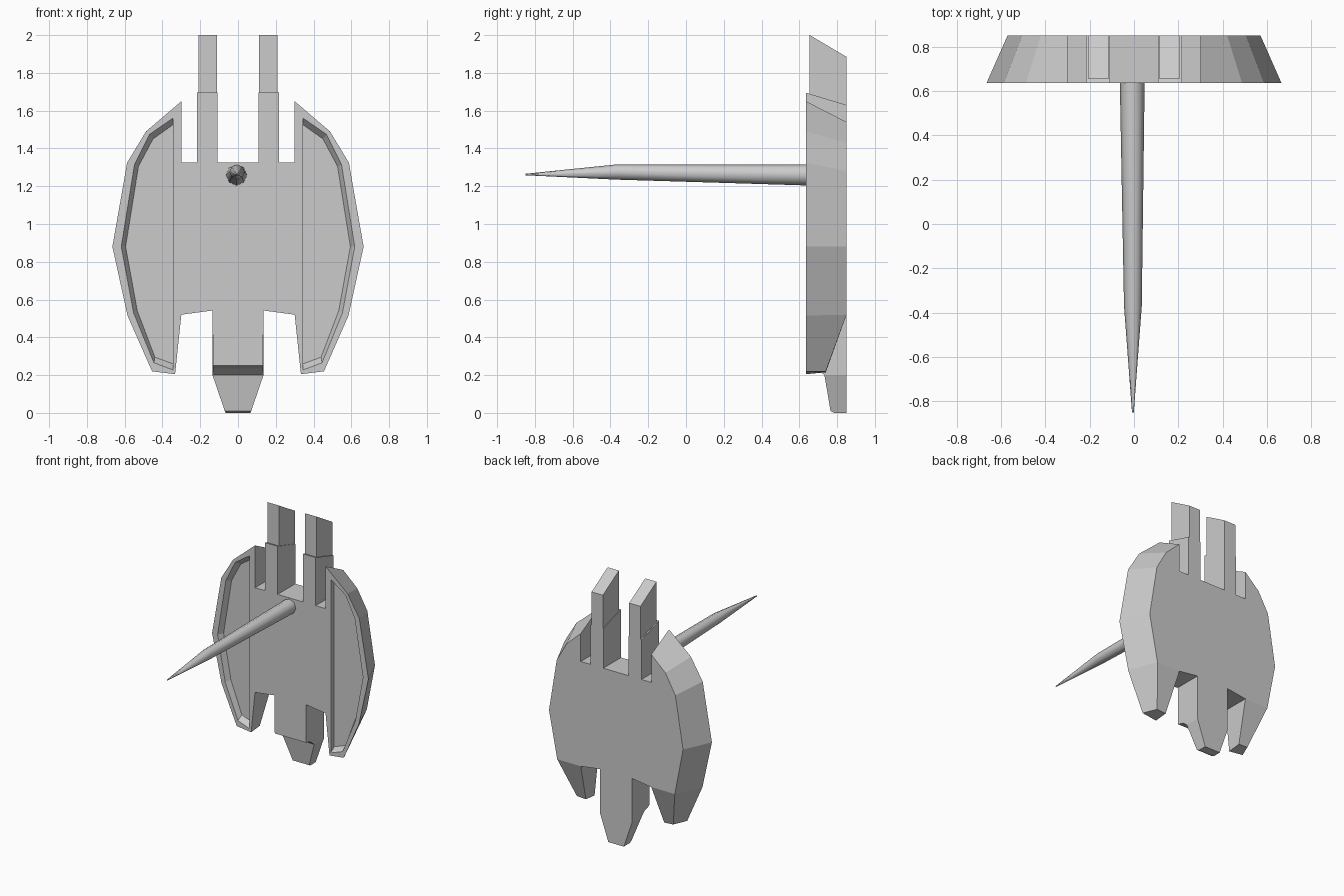
import bpy, bmesh, math

if "Cube" in bpy.data.objects:
    bpy.data.objects.remove(bpy.data.objects["Cube"])

FRONT, BACK = 0.635, 0.85


def loft(name, rings, caps, mirror=False, smooth=0):
    """Bridge equal-length rings of points; caps = (ring, point indices)."""
    bm = bmesh.new()
    vs = [[bm.verts.new(p) for p in ring] for ring in rings]
    n = len(rings[0])
    for a, b in zip(vs, vs[1:]):
        for i in range(n):
            j = (i + 1) % n
            bm.faces.new((a[i], a[j], b[j], b[i]))
    for ring, idx in caps:
        bm.faces.new([vs[ring][i] for i in idx])
    bmesh.ops.recalc_face_normals(bm, faces=bm.faces)
    me = bpy.data.meshes.new(name)
    bm.to_mesh(me)
    bm.free()
    ob = bpy.data.objects.new(name, me)
    bpy.context.collection.objects.link(ob)
    if mirror:
        ob.modifiers.new("Mirror", 'MIRROR').use_mirror_merge = False
    if smooth:
        bpy.context.view_layer.objects.active = ob
        ob.select_set(True)
        bpy.ops.object.shade_smooth_by_angle(angle=math.radians(smooth))
        ob.select_set(False)
    return ob


def at_y(points, y):
    return [(x, y, z) for x, z in points]


# Curved side wings: tapered back, raised front rim, sunken panel
outer = at_y([(.30, 1.65), (.487, 1.49), (.587, 1.325), (.665, .88),
              (.585, .515), (.455, .22), (.333, .205), (.30, .52)], FRONT)
back = at_y([(.30, 1.54), (.42, 1.43), (.505, 1.28), (.57, .88),
             (.50, .52)], BACK)
back += [(.41, .74, .22), (.333, .74, .215), (.30, BACK, .52)]
rim = at_y([(.345, 1.56), (.468, 1.475), (.548, 1.315), (.618, .88),
            (.553, .53), (.445, .265), (.345, .228), (.345, .52)], FRONT)
floor = at_y([(.345, 1.525), (.45, 1.45), (.527, 1.305), (.595, .88),
              (.533, .54), (.44, .295), (.345, .26), (.345, .52)], FRONT + .04)
loft("side_wing", [back, outer, rim, floor],
     [(0, (0, 1, 2, 3, 4, 7)), (0, (4, 5, 6, 7)), (3, range(8))], mirror=True)

# Central plate
plate = [(-.30, 1.325), (.30, 1.325), (.30, .52), (.135, .542),
         (-.135, .542), (-.30, .52)]
loft("central_plate", [at_y(plate, FRONT), at_y(plate, BACK)],
     [(0, range(6)), (1, range(6))])

# Stepped twin prongs on top
for name, x0, x1, y0, z0, zf, zb in (
        ("prong_base", .108, .216, FRONT, 1.32, 1.695, 1.63),
        ("prong_tip", .112, .208, .655, 1.60, 2.0, 1.885)):
    side = [(y0, z0), (BACK, z0), (BACK, zb), (y0, zf)]
    loft(name, [[(x, y, z) for y, z in side] for x in (x0, x1)],
         [(0, range(4)), (1, range(4))], mirror=True)

# Tail: side profile with half-widths, curved underside and tapered tip
tail = [(FRONT, .545, .135), (FRONT, .25, .132), (.69, .235, .132),
        (.733, .20, .135), (.765, .01, .07), (.785, 0, .066),
        (BACK, 0, .066), (BACK, .20, .135), (BACK, .545, .135)]
upper, lower = (0, 1, 2, 3, 7, 8), (3, 4, 5, 6, 7)
loft("tail", [[(s * w, y, z) for y, z, w in tail] for s in (-1, 1)],
     [(0, upper), (0, lower), (1, upper), (1, lower)])

# Long tapering spike: (x, y, z, radius) stations
sides = 8
stations = [(-.008, .645, 1.26, .056), (-.005, -.37, 1.275, .040),
            (-.005, -.85, 1.262, .004)]
loft("front_spike",
     [[(x + r * math.cos(math.tau * i / sides), y,
        z + r * math.sin(math.tau * i / sides)) for i in range(sides)]
      for x, y, z, r in stations],
     [(0, range(sides)), (2, range(sides))], smooth=50)
